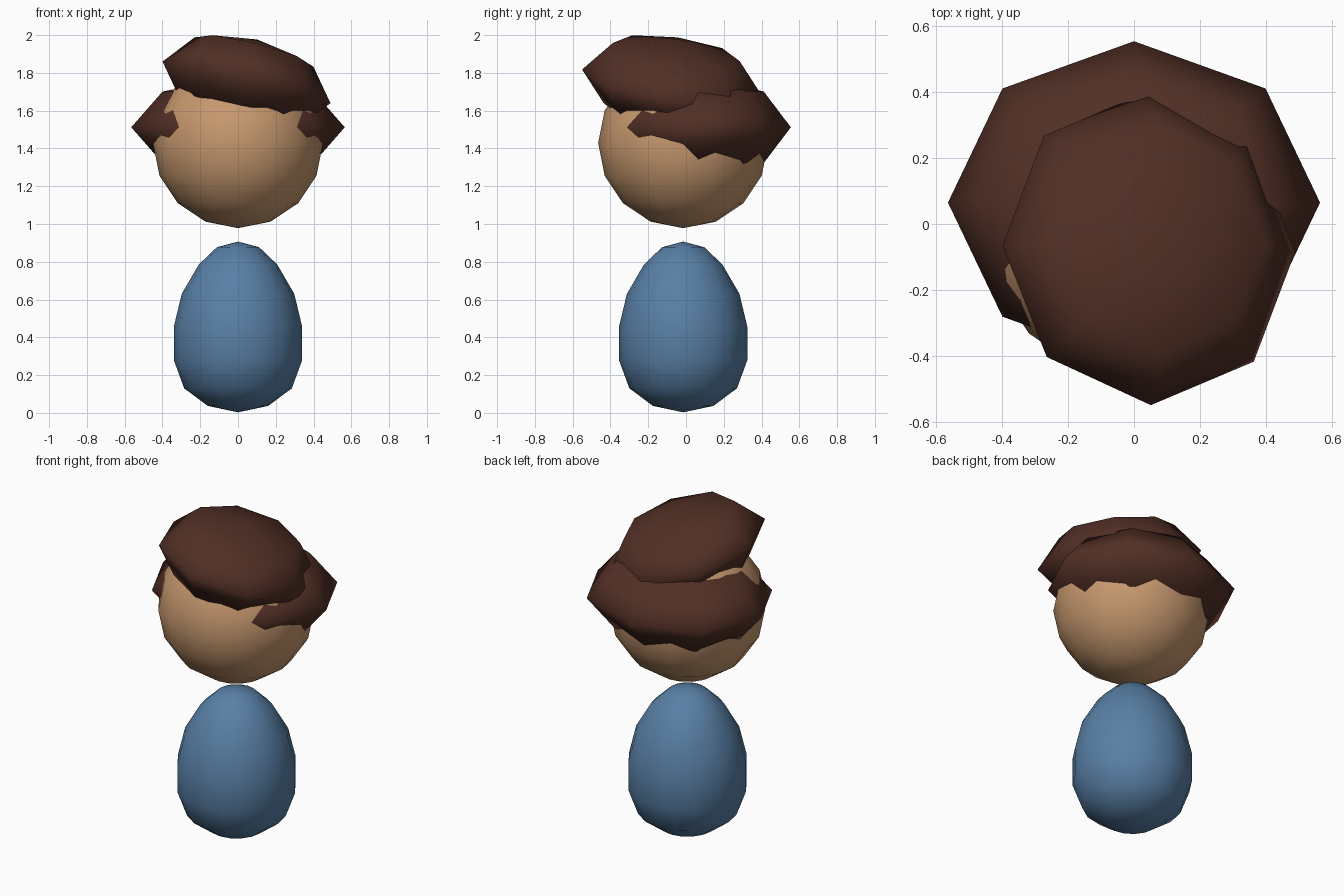
import bpy, bmesh, math

cube = bpy.data.objects.get("Cube")
if cube:
    bpy.data.objects.remove(cube, do_unlink=True)


def material(name, rgb):
    m = bpy.data.materials.new(name)
    m.use_nodes = True
    m.diffuse_color = (*rgb, 1)
    m.node_tree.nodes["Principled BSDF"].inputs["Base Color"].default_value = (*rgb, 1)
    return m


skin = material("skin", (0.57, 0.315, 0.157))
hair = material("brown_hair", (0.084, 0.029, 0.019))
blue = material("blue_cloth", (0.098, 0.214, 0.38))


def ellipsoid(name, mat, segments, rings, centre, radii, tilt=(0, 0, 0)):
    """Smooth low-poly ball, stretched and tilted (degrees)."""
    bpy.ops.mesh.primitive_uv_sphere_add(segments=segments, ring_count=rings, radius=1,
                                         location=centre,
                                         rotation=[math.radians(a) for a in tilt])
    ob = bpy.context.object
    ob.name = ob.data.name = name
    ob.scale = radii
    ob.data.materials.append(mat)
    bpy.ops.object.shade_smooth()
    return ob


def lathe(name, mat, profile, segments, centre):
    """Turn (radius, height) points around z; both ends lie on the axis."""
    bm = bmesh.new()
    vs = [bm.verts.new((r, 0, z)) for r, z in profile]
    es = [bm.edges.new(pair) for pair in zip(vs, vs[1:])]
    bmesh.ops.spin(bm, geom=vs + es, cent=(0, 0, 0), axis=(0, 0, 1),
                   angle=math.tau, steps=segments, use_merge=False)
    bmesh.ops.remove_doubles(bm, verts=bm.verts, dist=1e-4)
    bmesh.ops.recalc_face_normals(bm, faces=bm.faces)
    for f in bm.faces:
        f.smooth = True
    me = bpy.data.meshes.new(name)
    bm.to_mesh(me)
    bm.free()
    me.materials.append(mat)
    ob = bpy.data.objects.new(name, me)
    ob.location = centre
    bpy.context.collection.objects.link(ob)
    return ob


# Egg-shaped body, widest below the middle
egg = [(0, 0.003), (0.16, 0.037), (0.285, 0.13), (0.34, 0.28), (0.34, 0.455),
       (0.298, 0.63), (0.208, 0.785), (0.112, 0.877), (0, 0.907)]
lathe("body", blue, egg, 16, (0, -0.015, 0))

# Floating head
ellipsoid("head", skin, 16, 8, (0, -0.015, 1.428), (0.45, 0.45, 0.45))

# Hair: a band round the back and sides, and a tilted crown with a fringe
ellipsoid("back_hair", hair, 8, 4, (0, 0.065, 1.512), (0.565, 0.49, 0.268))
ellipsoid("top_hair", hair, 8, 4, (0.045, -0.075, 1.75), (0.458, 0.48, 0.236),
          (-8.4, 13.9, -1.3))
